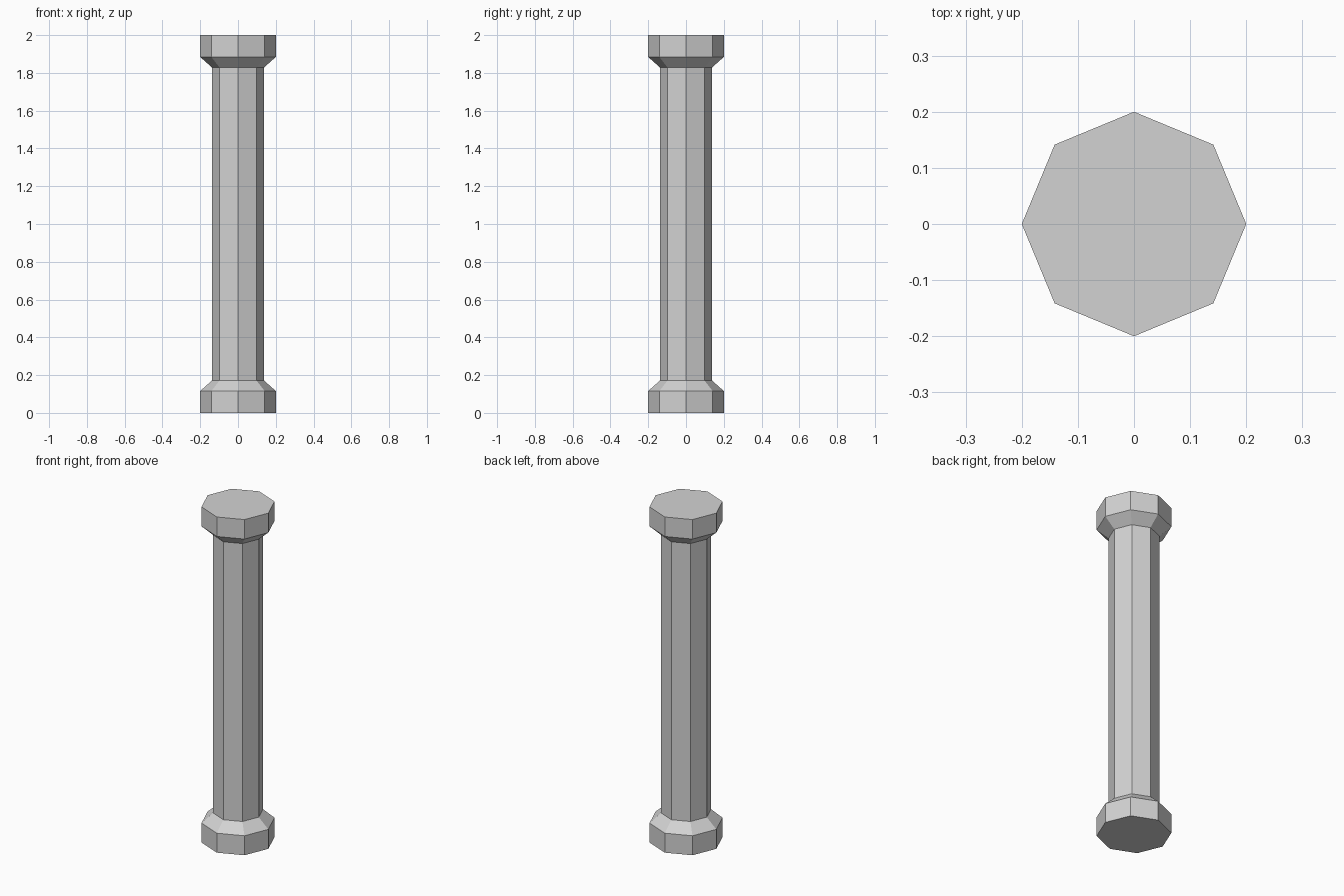
import bpy, bmesh, math

if "Cube" in bpy.data.objects:
    bpy.data.objects.remove(bpy.data.objects["Cube"])

SIDES = 8

stone = bpy.data.materials.new("light_grey_stone")
stone.diffuse_color = (0.65, 0.65, 0.65, 1)
stone.use_nodes = True
stone.node_tree.nodes["Principled BSDF"].inputs["Base Color"].default_value = stone.diffuse_color

# Column profile: (radius, height) from foot to top, mirrored about mid height
half = [(0.20, 0.0), (0.20, 0.116), (0.137, 0.172)]
profile = half + [(r, 2.0 - z) for r, z in reversed(half)]

bm = bmesh.new()

# Octagonal rings with corners on the x and y axes
rings = []
for r, z in profile:
    rings.append([bm.verts.new((r * math.cos(math.tau * i / SIDES),
                                r * math.sin(math.tau * i / SIDES), z))
                  for i in range(SIDES)])

# Side faces: base block, bevel, shaft, bevel, capital block
for low, high in zip(rings, rings[1:]):
    for i in range(SIDES):
        j = (i + 1) % SIDES
        bm.faces.new((low[i], low[j], high[j], high[i]))

# Bottom and top caps
bm.faces.new(rings[0][::-1])
bm.faces.new(rings[-1])

mesh = bpy.data.meshes.new("column")
bm.to_mesh(mesh)
bm.free()
mesh.materials.append(stone)
column = bpy.data.objects.new("column", mesh)
bpy.context.collection.objects.link(column)
